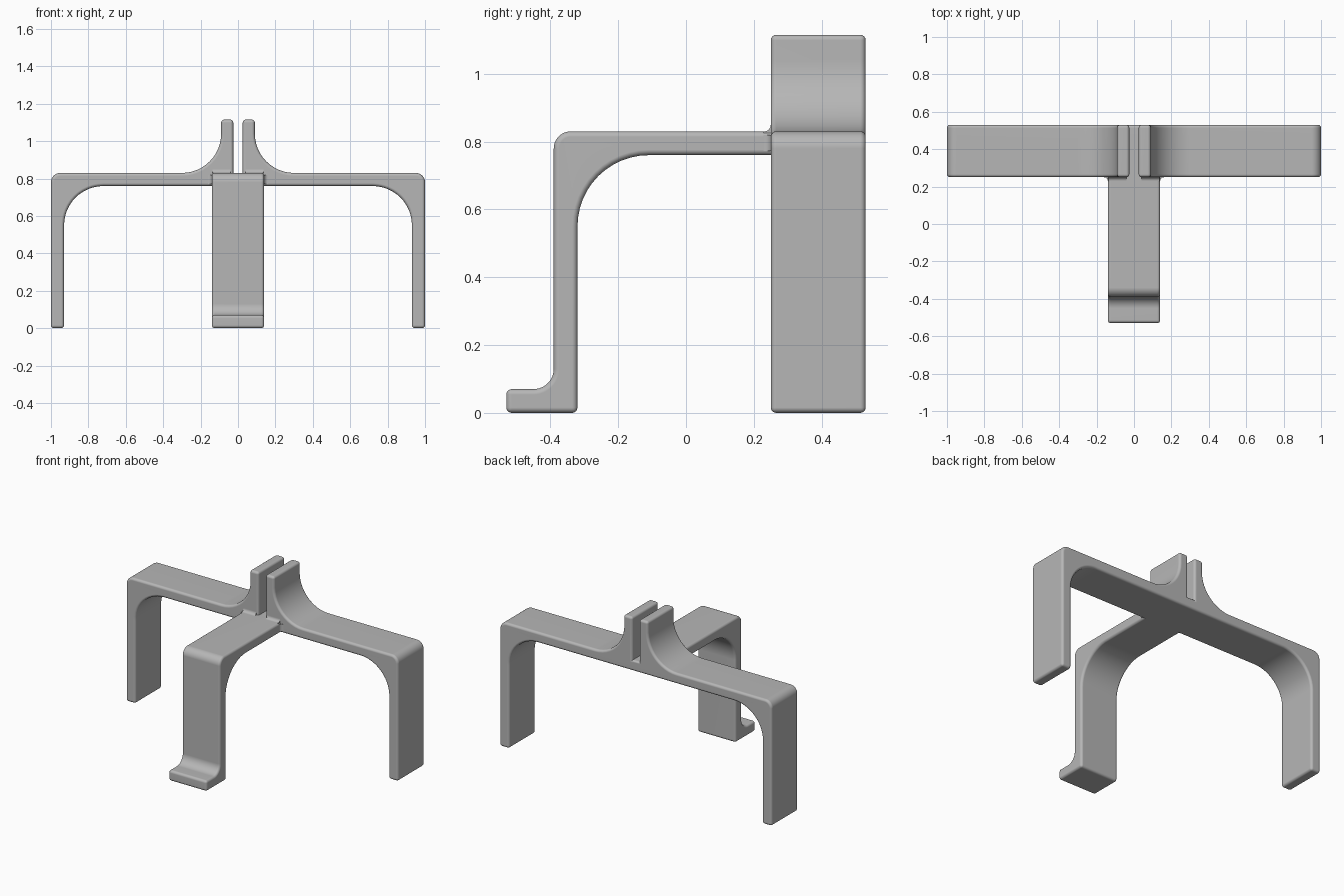
import bpy
import bmesh
import math
from mathutils import Vector

if "Cube" in bpy.data.objects:
    bpy.data.objects.remove(bpy.data.objects["Cube"], do_unlink=True)

grey = bpy.data.materials.new("plain grey")
grey.use_nodes = True
colour = (0.47, 0.47, 0.47, 1)
grey.diffuse_color = colour
grey.node_tree.nodes["Principled BSDF"].inputs["Base Color"].default_value = colour


def rounded(corners, steps=12):
    """Outline from (u, v, radius) right-angle corners."""
    points = []
    for i, (u, v, r) in enumerate(corners):
        p = Vector((u, v))
        if r == 0:
            points.append(p)
            continue
        a = (Vector(corners[i - 1][:2]) - p).normalized()
        b = (Vector(corners[(i + 1) % len(corners)][:2]) - p).normalized()
        centre = p + (a + b) * r
        for k in range(steps + 1):
            t = math.pi / 2 * k / steps
            points.append(centre - b * r * math.cos(t) - a * r * math.sin(t))
    return points


def solid(name, corners, low, high, place, edge=0.0):
    """Extrude an outline from low to high and round its convex edges."""
    bm = bmesh.new()
    outline = rounded(corners)
    ends = [[bm.verts.new(place(p.x, p.y, w)) for p in outline] for w in (low, high)]
    for ring in ends:
        bm.faces.new(ring)
    n = len(outline)
    for i in range(n):
        j = (i + 1) % n
        bm.faces.new((ends[0][i], ends[0][j], ends[1][j], ends[1][i]))
    bmesh.ops.recalc_face_normals(bm, faces=bm.faces)
    if edge:
        sharp = [e for e in bm.edges if e.calc_face_angle_signed() > 0.6]
        bmesh.ops.bevel(bm, geom=sharp, offset=edge, offset_type='OFFSET',
                        segments=4, profile=0.5, affect='EDGES', clamp_overlap=True)
    mesh = bpy.data.meshes.new(name)
    bm.to_mesh(mesh)
    bm.free()
    mesh.materials.append(grey)
    obj = bpy.data.objects.new(name, mesh)
    bpy.context.collection.objects.link(obj)
    bpy.ops.object.select_all(action='DESELECT')
    obj.select_set(True)
    bpy.context.view_layer.objects.active = obj
    bpy.ops.object.shade_smooth_by_angle(angle=math.radians(35))
    weighted = obj.modifiers.new("even shading", 'WEIGHTED_NORMAL')
    weighted.keep_sharp = True
    return obj


def front_profile(u, v, w):
    return (u, w, v)


def side_profile(u, v, w):
    return (w, u, v)


def plan_profile(u, v, w):
    return (u, v, w)


TOP, UNDER, FACE, HALF = 0.83, 0.76, 0.25, 0.14

# Wide bridge with two legs and the pair of upright prongs
half = [(0.025, TOP, 0), (0.025, 1.115, 0), (0.09, 1.115, 0), (0.09, TOP, 0.21),
        (1, TOP, 0.05), (1, 0, 0), (0.93, 0, 0), (0.93, UNDER, 0.21)]
mirrored = [(-u, v, r) for u, v, r in reversed(half)]
solid("bridge_and_prongs", half + mirrored, FACE, 0.53, front_profile, 0.016)

# Front arm with its leg and toe
arm = [(-0.53, 0, 0), (-0.53, 0.07, 0), (-0.39, 0.07, 0.06), (-0.39, TOP, 0.05),
       (0.45, TOP, 0), (0.45, UNDER, 0), (-0.32, UNDER, 0.21), (-0.32, 0, 0)]
solid("front_arm", arm, -HALF, HALF, side_profile, 0.016)

# Small fillets where the arm meets the bridge
base = [(0.26, 0.82, 0), (0.26, 0.851, 0), (FACE, 0.851, 0), (FACE, TOP, 0.02),
        (0.229, TOP, 0), (0.229, 0.82, 0)]
for side, label in ((1, "left"), (-1, "right")):
    solid(label + "_prong_fillet", base, side * 0.04, side * 0.135, side_profile)
    corner = [(side * u, v, r) for u, v, r in (
        (0.13, 0.26, 0), (0.161, 0.26, 0), (0.161, FACE, 0), (HALF, FACE, 0.02),
        (HALF, 0.229, 0), (0.13, 0.229, 0))]
    solid(label + "_corner_fillet", corner, UNDER + 0.012, TOP - 0.01, plan_profile)
